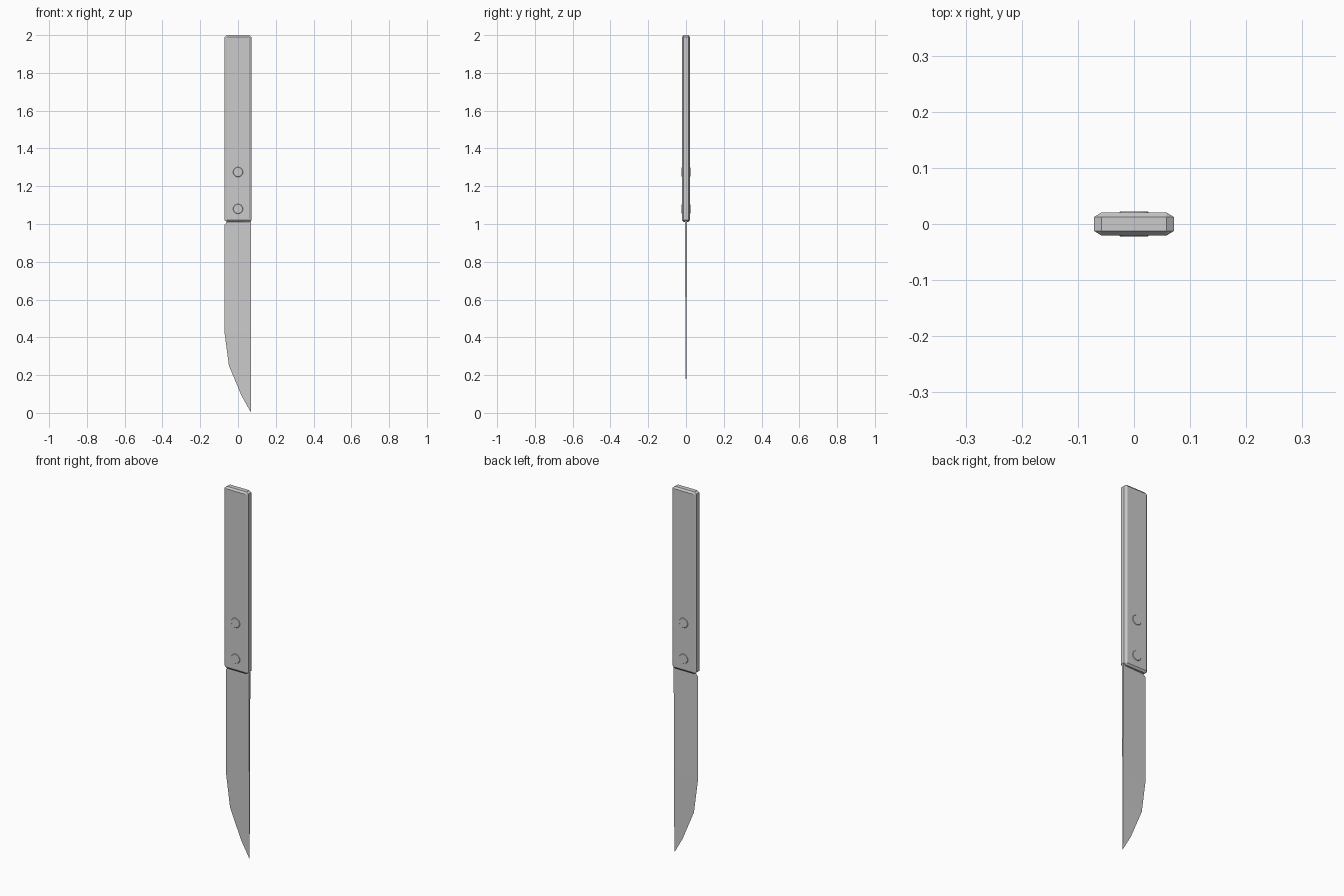
import bpy, bmesh, math
from mathutils import Matrix, Vector

if "Cube" in bpy.data.objects:
    bpy.data.objects.remove(bpy.data.objects["Cube"])


def add_object(name, bm):
    bmesh.ops.recalc_face_normals(bm, faces=bm.faces)
    mesh = bpy.data.meshes.new(name)
    bm.to_mesh(mesh)
    bm.free()
    obj = bpy.data.objects.new(name, mesh)
    bpy.context.collection.objects.link(obj)
    return obj


# Handle: slab with an uneven chamfer (bevel of 1, then squashed per axis)
size = Vector((0.142, 0.041, 0.99))
chamfer = Vector((0.013, 0.008, 0.01))
bm = bmesh.new()
bmesh.ops.create_cube(bm, size=1)
bmesh.ops.scale(bm, verts=bm.verts, vec=[s / c for s, c in zip(size, chamfer)])
bmesh.ops.bevel(bm, geom=bm.edges[:], offset=1, segments=1, affect='EDGES')
bmesh.ops.scale(bm, verts=bm.verts, vec=chamfer)
bmesh.ops.translate(bm, verts=bm.verts, vec=(0, 0, 1.505))
add_object("handle", bm)

# Blade: wedge sections (height, cutting edge x, spine half thickness)
SPINE_X = 0.07
sections = [(1.03, -0.060, 0.006), (1.01, -0.060, 0.006), (0.995, -0.072, 0.006),
            (0.43, -0.072, 0.003), (0.25, -0.048, 0.0018), (0.09, 0.019, 0.0007)]
bm = bmesh.new()
rings = [[bm.verts.new(p) for p in ((edge, 0, z), (SPINE_X, -t, z), (SPINE_X, t, z))]
         for z, edge, t in sections]
bm.faces.new(rings[0])
for a, b in zip(rings, rings[1:]):
    for i in range(3):
        j = (i + 1) % 3
        bm.faces.new((a[i], a[j], b[j], b[i]))
tip = bm.verts.new((SPINE_X, 0, 0))
for i in range(3):
    bm.faces.new((rings[-1][i], rings[-1][(i + 1) % 3], tip))
add_object("blade", bm)

# Rivets: shallow tapered pins through both sides of the handle
for n, z in enumerate((1.08, 1.275)):
    bm = bmesh.new()
    for side in (-1, 1):
        turn = Matrix.Rotation(-side * math.pi / 2, 4, 'X')
        bmesh.ops.create_cone(bm, cap_ends=True, segments=24, radius1=0.028,
                              radius2=0.024, depth=0.004,
                              matrix=Matrix.Translation((0, side * 0.0205, z)) @ turn)
    add_object(f"rivet_{n + 1}", bm)
